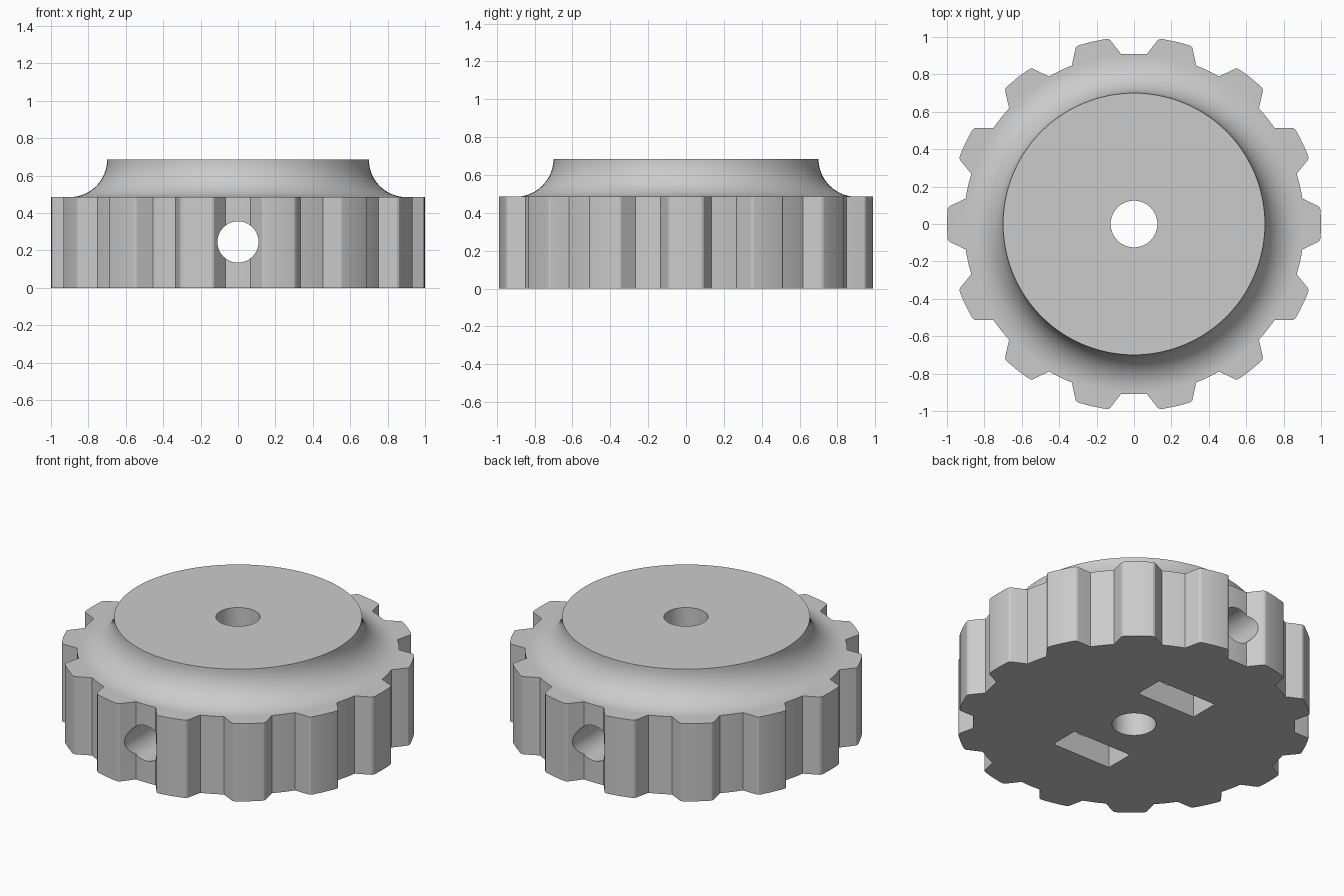
import bpy, bmesh
from math import sin, cos, pi, radians, hypot, atan2
from mathutils import Matrix

if "Cube" in bpy.data.objects:
    bpy.data.objects.remove(bpy.data.objects["Cube"])

TEETH = 14
GEAR_TOP, TOP = 0.485, 0.685

grey = bpy.data.materials.new("light_grey")
grey.use_nodes = True
grey.diffuse_color = (0.6, 0.6, 0.6, 1)
grey.node_tree.nodes["Principled BSDF"].inputs["Base Color"].default_value = (0.6, 0.6, 0.6, 1)


def make_object(name, bm):
    bmesh.ops.recalc_face_normals(bm, faces=bm.faces[:])
    mesh = bpy.data.meshes.new(name)
    bm.to_mesh(mesh)
    bm.free()
    mesh.materials.append(grey)
    obj = bpy.data.objects.new(name, mesh)
    bpy.context.collection.objects.link(obj)
    return obj


def skin(name, rings):
    """Join equal rings of points into a closed solid."""
    bm = bmesh.new()
    loops = [[bm.verts.new(p) for p in ring] for ring in rings]
    n = len(loops[0])
    for a, b in zip(loops, loops[1:]):
        for i in range(n):
            j = (i + 1) % n
            bm.faces.new((a[i], a[j], b[j], b[i]))
    bm.faces.new(loops[0][::-1])
    bm.faces.new(loops[-1])
    return make_object(name, bm)


def circle(r, z, n=112):
    return [(r * cos(2 * pi * i / n), r * sin(2 * pi * i / n), z) for i in range(n)]


def box(name, x, y0, y1, z0, z1):
    corners = [(-x, y0), (x, y0), (x, y1), (-x, y1)]
    return skin(name, [[(a, b, z) for a, b in corners] for z in (z0, z1)])


def combine(target, tool, operation):
    mod = target.modifiers.new(tool.name, "BOOLEAN")
    mod.object, mod.operation, mod.solver = tool, operation, "EXACT"
    bpy.context.view_layer.objects.active = target
    bpy.ops.object.modifier_apply(modifier=mod.name)
    bpy.data.objects.remove(tool)


# Grip wheel: one half tooth as (radius, angle), mirrored and repeated
half = [(hypot(x, y), atan2(y, x)) for x, y in
        [(1, 0), (0.998, 0.066), (0.995, 0.084), (0.988, 0.094), (0.976, 0.1), (0.9, 0.136)]]
pitch = 2 * pi / TEETH
root_r, root_a = half[-1]
tooth = [(r, -a) for r, a in half[:0:-1]] + half
tooth += [(root_r, root_a + (pitch - 2 * root_a) * k / 4) for k in (1, 2, 3)]
outline = [(r * cos(a + t * pitch), r * sin(a + t * pitch)) for t in range(TEETH) for r, a in tooth]
knob = skin("grip_knob", [[(x, y, z) for x, y in outline] for z in (0, GEAR_TOP)])

# Raised crown with a concave fillet flowing into the wheel
fillet = TOP - GEAR_TOP
steps = 14
rings = [circle(0.9, 0.3)]
for k in range(steps + 1):
    a = pi / 2 * k / steps
    rings.append(circle(0.9 - fillet * sin(a), TOP - fillet * cos(a)))
combine(knob, skin("crown", rings), "UNION")

# Centre bore
combine(knob, skin("bore", [circle(0.125, z, 48) for z in (-0.2, 1)]), "DIFFERENCE")

# Cross hole from front to back
cross = skin("cross_hole", [circle(0.11, z, 48) for z in (-1.2, 1.2)])
cross.data.transform(Matrix.Translation((0, 0, 0.245)) @ Matrix.Rotation(radians(90), 4, "X"))
combine(knob, cross, "DIFFERENCE")

# Pair of nut slots in the underside
for y0, y1 in ((0.28, 0.465), (-0.465, -0.28)):
    combine(knob, box("nut_slot", 0.205, y0, y1, -0.1, 0.45), "DIFFERENCE")

bpy.ops.object.select_all(action="DESELECT")
knob.select_set(True)
bpy.context.view_layer.objects.active = knob
bpy.ops.object.shade_smooth_by_angle(angle=radians(24))
